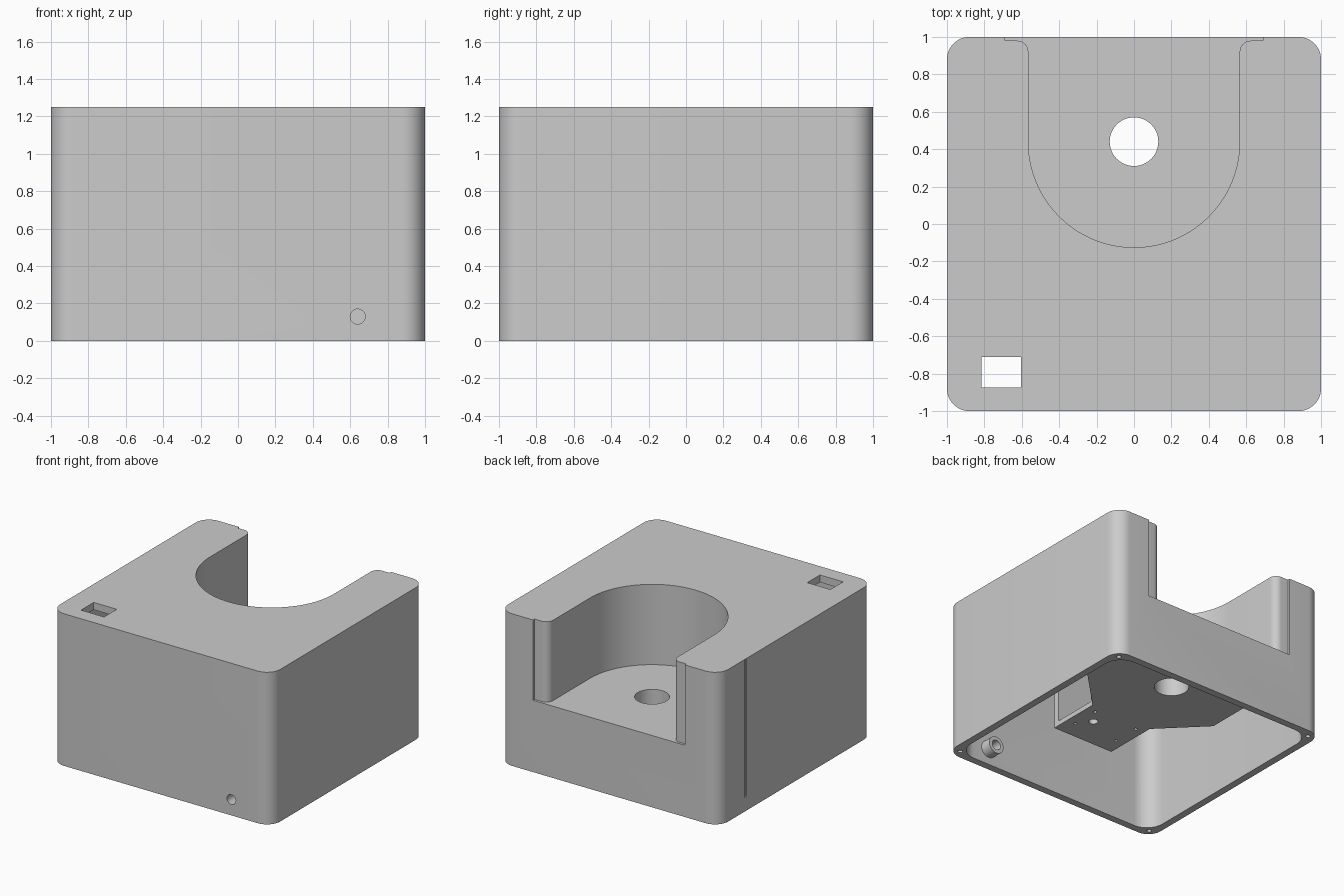
import bpy, bmesh, math
from mathutils import Matrix

cube = bpy.data.objects.get("Cube")
if cube:
    bpy.data.objects.remove(cube, do_unlink=True)

grey = bpy.data.materials.new("plain_grey")
grey.use_nodes = True
grey.diffuse_color = (0.6, 0.6, 0.6, 1)
grey.node_tree.nodes["Principled BSDF"].inputs["Base Color"].default_value = (0.6, 0.6, 0.6, 1)


def arc(cx, cy, r, a0, a1, n):
    """Points along an arc, angles in degrees."""
    angles = [math.radians(a0 + (a1 - a0) * i / n) for i in range(n + 1)]
    return [(cx + r * math.cos(a), cy + r * math.sin(a)) for a in angles]


def rounded_square(half, r):
    c = half - r
    pts = []
    for i, (sx, sy) in enumerate([(1, 1), (-1, 1), (-1, -1), (1, -1)]):
        pts += arc(sx * c, sy * c, r, 90 * i, 90 * i + 90, 12)
    return pts


def prism(name, pts, z0, z1):
    """Extrude a flat outline from z0 to z1."""
    bm = bmesh.new()
    face = bm.faces.new([bm.verts.new((x, y, z0)) for x, y in pts])
    top = bmesh.ops.extrude_face_region(bm, geom=[face])["geom"]
    verts = [v for v in top if isinstance(v, bmesh.types.BMVert)]
    bmesh.ops.translate(bm, verts=verts, vec=(0, 0, z1 - z0))
    bmesh.ops.recalc_face_normals(bm, faces=bm.faces[:])
    mesh = bpy.data.meshes.new(name)
    bm.to_mesh(mesh)
    bm.free()
    mesh.materials.append(grey)
    obj = bpy.data.objects.new(name, mesh)
    bpy.context.collection.objects.link(obj)
    return obj


def box(name, x0, x1, y0, y1, z0, z1):
    return prism(name, [(x0, y0), (x1, y0), (x1, y1), (x0, y1)], z0, z1)


def rod(name, x, y, r, z0, z1, n=32):
    return prism(name, arc(x, y, r, 0, 360 - 360 / n, n - 1), z0, z1)


def rod_y(name, x, z, r, y0, y1):
    """Cylinder lying along y."""
    obj = rod(name, x, z, r, -y1, -y0)
    obj.data.transform(Matrix.Rotation(math.pi / 2, 4, "X"))
    return obj


def boolean(target, tool, operation="DIFFERENCE"):
    """Combine two parts and discard the tool."""
    tool.hide_render = True
    mod = target.modifiers.new("boolean", "BOOLEAN")
    mod.operation = operation
    mod.solver = "EXACT"
    mod.object = tool
    bpy.context.view_layer.objects.active = target
    bpy.ops.object.modifier_apply(modifier=mod.name)
    bpy.data.objects.remove(tool, do_unlink=True)


HEIGHT, BLOCK_Z, BAY_Z = 1.25, 0.30, 0.59

# Outer shell
housing = prism("housing", rounded_square(1, 0.12), 0, HEIGHT)

# Hollow underside, leaving the block that carries the bay and mounting plate
cavity = prism("cavity", rounded_square(0.94, 0.15), -0.1, 1.19)
half = [(0.28, -0.6), (0.28, -0.15), (0.62, 0.19), (0.62, 1.2)]
block = prism("block", half + [(-x, y) for x, y in reversed(half)], BLOCK_Z, 1.5)
boolean(cavity, block)
boolean(housing, cavity)

# Round-ended bay, open at the back with rounded jambs and a cover rebate
side = arc(0, 0.44, 0.565, -90, 0, 32) + arc(0.625, 0.92, 0.06, 180, 90, 8)
side += [(0.69, 0.98), (0.69, 1.1)]
bay = prism("bay", side + [(-x, y) for x, y in reversed(side[1:])], BAY_Z, 1.5)
boolean(housing, bay)
boolean(housing, rod("bay_hole", 0, 0.44, 0.13, 0.1, 0.8, 48))

# Pocket above the mounting plate, open to the side
boolean(housing, box("plate_pocket", -0.24, 0.32, -0.55, -0.17, 0.34, 1.0))

# Mounting plate holes
for x in (-0.2, 0.2):
    for y in (-0.45, -0.22):
        boolean(housing, rod("mount_hole", x, y, 0.014, 0.2, 0.4, 12))
boolean(housing, rod("shaft_hole", 0.116, -0.338, 0.035, 0.2, 0.4, 24))

# Window in the top
boolean(housing, box("top_window", -0.815, -0.605, -0.875, -0.71, 1.1, 1.4))

# Cable inlet with an inner collar
boolean(housing, rod_y("collar", 0.64, 0.13, 0.07, -0.97, -0.85), "UNION")
boolean(housing, rod_y("cable_hole", 0.64, 0.13, 0.04, -1.1, -0.8))

# Screw holes in the bottom corners
for x in (-0.93, 0.93):
    for y in (-0.93, 0.93):
        boolean(housing, rod("screw_hole", x, y, 0.018, -0.1, 0.15, 16))

# Thin vertical groove in the side
boolean(housing, box("side_groove", -1.1, -0.988, 0.64, 0.67, 0.115, 1.24))

bpy.ops.object.select_all(action="DESELECT")
housing.select_set(True)
bpy.context.view_layer.objects.active = housing
bpy.ops.object.shade_smooth_by_angle(angle=math.radians(30))
